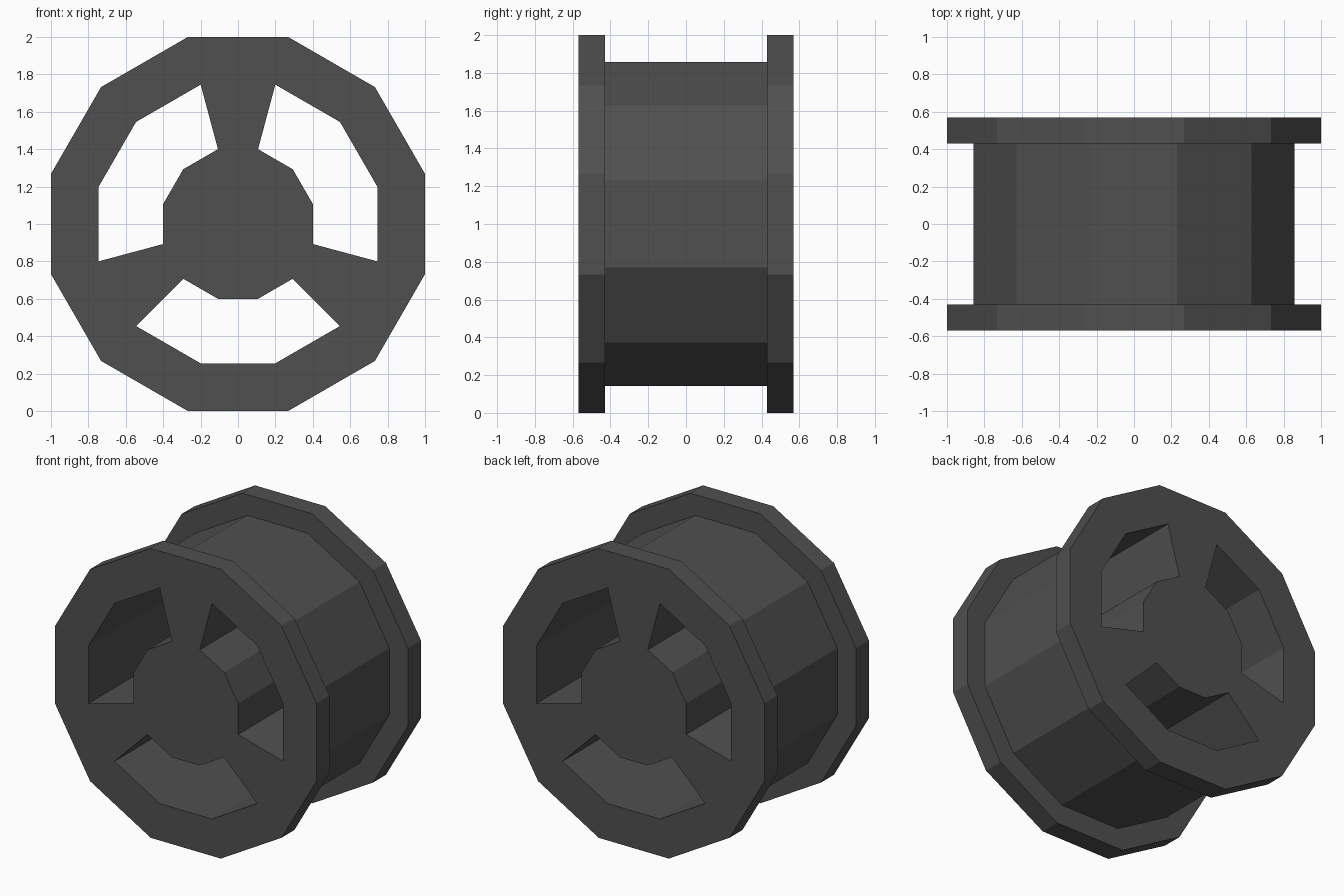
import bpy, bmesh, math

if "Cube" in bpy.data.objects:
    bpy.data.objects.remove(bpy.data.objects["Cube"])

SIDES = 12
C = math.cos(math.pi / SIDES)            # converts flat-to-centre distance to radius
FLANGE, DRUM, RIM_IN, HUB = 1.0 / C, 0.857 / C, 0.745 / C, 0.4 / C
Y_OUT, Y_IN = 0.57, 0.43

mat = bpy.data.materials.new("dark_grey")
mat.diffuse_color = (0.08, 0.08, 0.08, 1)
mat.use_nodes = True
mat.node_tree.nodes["Principled BSDF"].inputs["Base Color"].default_value = mat.diffuse_color

bm = bmesh.new()


def ring(radius, y):
    """Twelve vertices with flats at top and bottom; sector 0 is centred on straight up."""
    out = []
    for i in range(SIDES):
        a = math.radians(75 + 30 * i)
        out.append(bm.verts.new((radius * math.cos(a), y, 1 + radius * math.sin(a))))
    return out


def quad(a, b, i):
    j = (i + 1) % SIDES
    bm.faces.new((a[i], a[j], b[j], b[i]))


# Spool profile from hub front, over the flanges and drum, to hub back
profile = [(HUB, -Y_OUT), (RIM_IN, -Y_OUT), (FLANGE, -Y_OUT), (FLANGE, -Y_IN),
           (DRUM, -Y_IN), (DRUM, Y_IN), (FLANGE, Y_IN), (FLANGE, Y_OUT),
           (RIM_IN, Y_OUT), (HUB, Y_OUT)]
rings = [ring(r, y) for r, y in profile]
hub_f, rim_f, rim_b, hub_b = rings[0], rings[1], rings[-2], rings[-1]

for i in range(SIDES):
    # Flanges and drum
    for a, b in zip(rings[1:-2], rings[2:-1]):
        quad(a, b, i)
    if i % 4 == 0:
        # Spoke: front, back and two side walls
        quad(hub_f, rim_f, i)
        quad(rim_b, hub_b, i)
        for k in (i, i + 1):
            bm.faces.new((hub_f[k], rim_f[k], rim_b[k], hub_b[k]))
    else:
        # Opening: inner rim wall and hub wall
        quad(rim_f, rim_b, i)
        quad(hub_f, hub_b, i)

# Hub end faces
bm.faces.new(hub_f)
bm.faces.new(hub_b)
bmesh.ops.recalc_face_normals(bm, faces=bm.faces[:])

mesh = bpy.data.meshes.new("spoked_wheel")
bm.to_mesh(mesh)
bm.free()
mesh.materials.append(mat)
bpy.context.collection.objects.link(bpy.data.objects.new("spoked_wheel", mesh))
